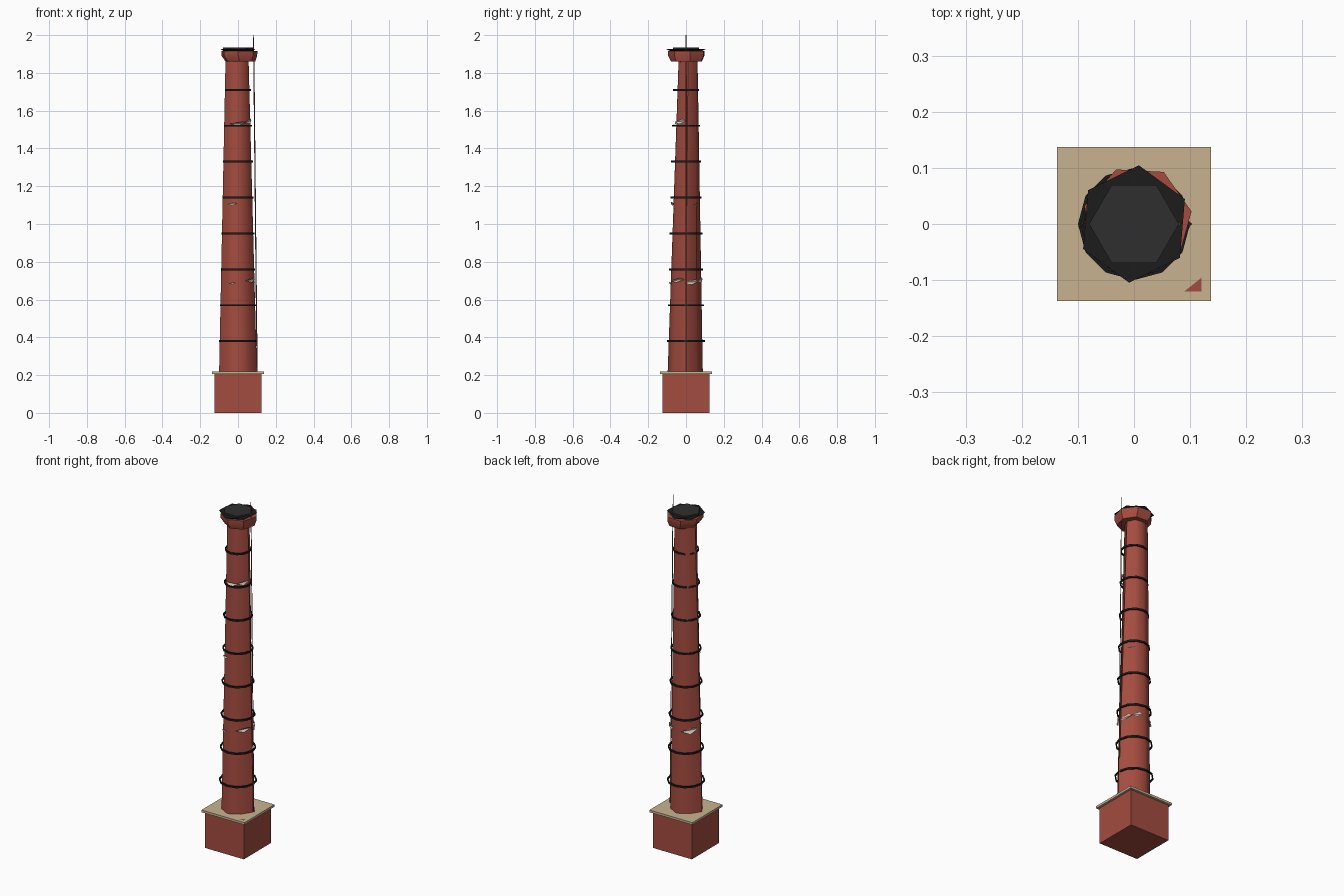
import bpy, bmesh, math
from mathutils import Vector

if "Cube" in bpy.data.objects:
    bpy.data.objects.remove(bpy.data.objects["Cube"])


def material(name, rgb):
    m = bpy.data.materials.new(name)
    m.diffuse_color = (*rgb, 1)
    m.use_nodes = True
    m.node_tree.nodes["Principled BSDF"].inputs["Base Color"].default_value = m.diffuse_color
    return m


BRICK = material("brick red", (0.37, 0.072, 0.05))
STONE = material("cream stone", (0.58, 0.45, 0.28))
PALE = material("pale mortar", (0.62, 0.55, 0.44))
IRON = material("black iron", (0.012, 0.012, 0.012))
SOOT = material("soot grey", (0.028, 0.028, 0.028))
COPPER = material("copper brown", (0.2, 0.08, 0.05))


def finish(bm, name, mat, smooth=None):
    bmesh.ops.recalc_face_normals(bm, faces=bm.faces)
    me = bpy.data.meshes.new(name)
    bm.to_mesh(me)
    bm.free()
    ob = bpy.data.objects.new(name, me)
    bpy.context.collection.objects.link(ob)
    me.materials.append(mat)
    if smooth:
        bpy.ops.object.select_all(action='DESELECT')
        ob.select_set(True)
        bpy.context.view_layer.objects.active = ob
        bpy.ops.object.shade_smooth_by_angle(angle=math.radians(smooth))
    return ob


def loft(name, rings, mat, smooth=None, closed=False):
    """Skin rings of points; cap the ends, or join last to first if closed."""
    bm = bmesh.new()
    vs = [[bm.verts.new(p) for p in r] for r in rings]
    n = len(vs[0])
    pairs = list(zip(vs, vs[1:])) + ([(vs[-1], vs[0])] if closed else [])
    for a, b in pairs:
        for i in range(n):
            j = (i + 1) % n
            bm.faces.new((a[i], a[j], b[j], b[i]))
    if not closed:
        bm.faces.new(vs[0][::-1])
        bm.faces.new(vs[-1])
    return finish(bm, name, mat, smooth)


def ring(n, rx, ry, z, cx=0, cy=0, turn=0, diag=None):
    pts = []
    for i in range(n):
        a = math.radians(turn) + math.tau * i / n
        x, y = (diag, diag) if diag and i % 2 else (rx, ry)
        pts.append((cx + x * math.cos(a), cy + y * math.sin(a), z))
    return pts


def box(name, h, z0, z1, mat):
    s = h * math.sqrt(2)
    return loft(name, [ring(4, s, s, z, turn=45) for z in (z0, z1)], mat)


def shaft_radius(z):
    return 0.1 - 0.038 * (z - 0.2) / 1.66


# Square plinth and its stone slab
box("plinth", 0.124, 0, 0.207, BRICK)
box("plinth_slab", 0.137, 0.207, 0.22, STONE)
bm = bmesh.new()
bm.faces.new([bm.verts.new(p) for p in
              ((0.09, -0.12, 0.222), (0.12, -0.12, 0.222), (0.12, -0.096, 0.222))])
finish(bm, "chipped_corner", BRICK)

# Tapering shaft, leaning slightly toward the back at the top
loft("shaft", [ring(8, 0.1, 0.093, 0.215, cy=-0.004, diag=0.085),
               ring(8, 0.061, 0.05, 1.87, -0.005, 0.011, diag=0.059)], BRICK, 60)

# Iron bands
for k in range(8):
    z = 0.38 + 0.19 * k
    r = shaft_radius(z) + 0.004
    q = r - 0.006
    loft(f"iron_band_{k + 1}",
         [ring(12, r, r, z - 0.005), ring(12, r, r, z + 0.005),
          ring(12, q, q, z + 0.005), ring(12, q, q, z - 0.005)], IRON, closed=True)

# Flared crown, dark rim plate and chimney top
loft("crown", [ring(7, 0.08, 0.085, 1.86, 0.012, 0.005, 10),
               ring(7, 0.097, 0.1, 1.89, 0.006, 0.005, 10),
               ring(7, 0.098, 0.1, 1.915, 0.006, 0.005, 10)], BRICK, 40)
loft("rim_plate", [ring(6, 0.085, 0.085, 1.915, turn=25),
                   ring(6, 0.1, 0.105, 1.926, turn=25)], IRON)
loft("flue_top", [ring(6, 0.08, 0.08, 1.926), ring(6, 0.08, 0.08, 1.935)], SOOT)


# Broken slivers of pale brickwork: angle, height, half width, thickness
def patch(i, deg, z, half, tall):
    bm = bmesh.new()
    r = shaft_radius(z) + 0.001
    pts = []
    for d, h in ((-half, 0), (0, -tall * 0.4), (half, tall * 0.2), (half * 0.5, tall * 0.6)):
        a = math.radians(deg + d)
        pts.append(bm.verts.new((r * math.cos(a), r * math.sin(a), z + h)))
    bm.faces.new(pts[:3])
    bm.faces.new((pts[0], pts[2], pts[3]))
    finish(bm, f"pale_sliver_{i}", PALE)


for i, p in enumerate(((-90, 1.53, 42, 0.02), (-30, 1.54, 30, 0.03),
                       (-115, 1.105, 22, 0.02), (40, 1.1, 15, 0.012),
                       (-110, 0.685, 15, 0.015), (-35, 0.70, 30, 0.025),
                       (20, 0.69, 25, 0.03), (60, 0.70, 20, 0.03),
                       (140, 0.695, 32, 0.04))):
    patch(i + 1, *p)

# Lightning rod running up the right side
loft("lightning_rod", [ring(4, 0.003, 0.003, 0.22, 0.101),
                       ring(4, 0.003, 0.003, 1.86, 0.084),
                       ring(4, 0.002, 0.002, 2.0, 0.081)], COPPER)
